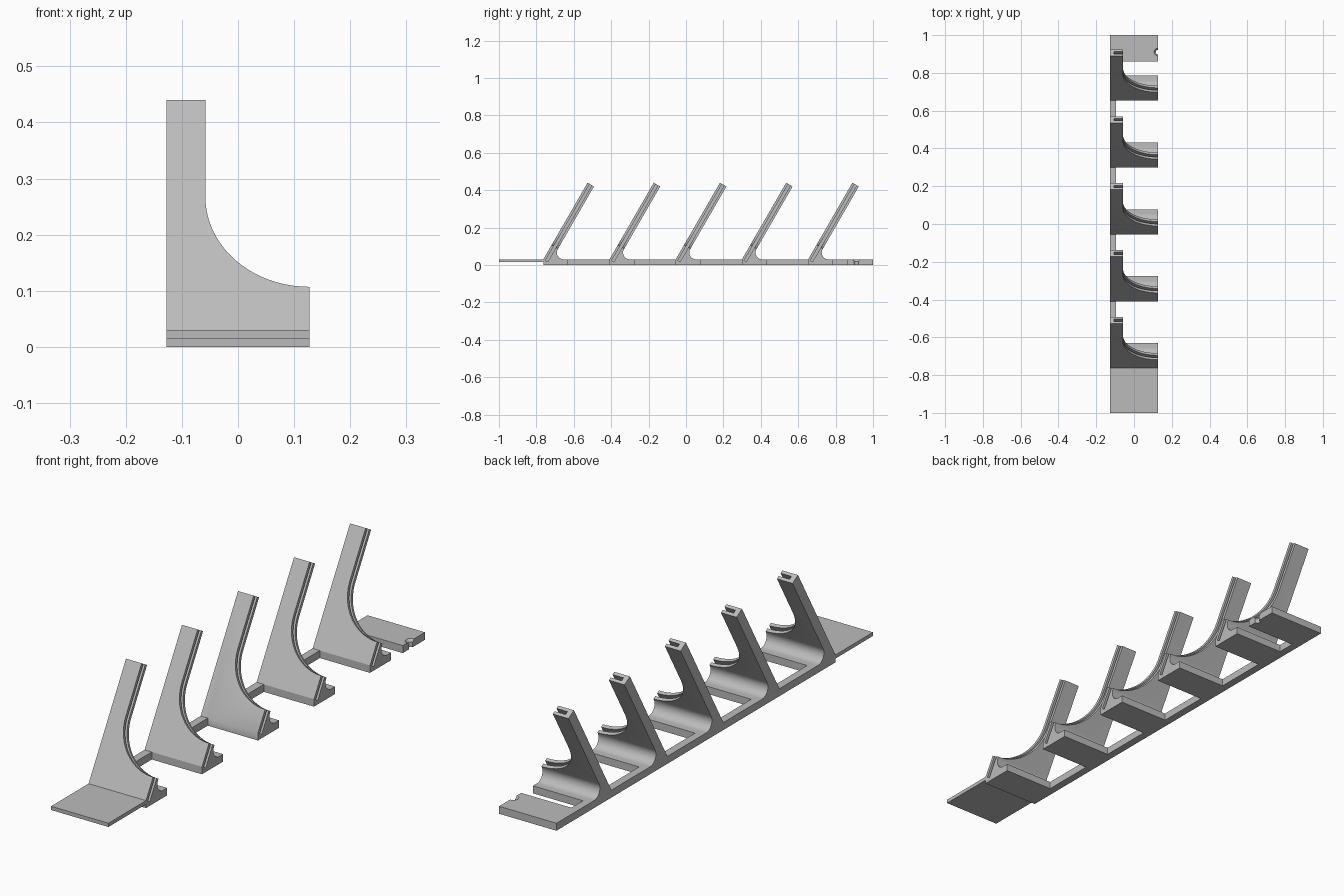
import bpy, bmesh, math
from mathutils import Vector, Matrix

cube = bpy.data.objects.get("Cube")
if cube:
    bpy.data.objects.remove(cube)

HALF = 0.127                 # half width of the rack
FLOOR = 0.03                 # thickness of the base strip
THICK = 0.04                 # thickness of a fin
LENGTH = 0.473               # length of a fin along its slope
FRONTS = [-0.763 + 0.354 * i for i in range(5)]
FOOT = 0.133                 # depth of the foot under a fin
UP = Vector((0, 0.5, math.sqrt(0.75)))      # along a fin
BACK = Vector((0, UP.z, -UP.y))             # through a fin

grey = bpy.data.materials.new("plain_grey")
grey.use_nodes = True
color = (0.5, 0.5, 0.5, 1)
grey.diffuse_color = color
grey.node_tree.nodes["Principled BSDF"].inputs["Base Color"].default_value = color


def make_object(name, bm):
    bmesh.ops.recalc_face_normals(bm, faces=bm.faces)
    mesh = bpy.data.meshes.new(name)
    bm.to_mesh(mesh)
    bm.free()
    obj = bpy.data.objects.new(name, mesh)
    bpy.context.collection.objects.link(obj)
    mesh.materials.append(grey)
    return obj


def prism(name, points, depth):
    """Extrude a flat outline along the depth vector."""
    bm = bmesh.new()
    face = bm.faces.new([bm.verts.new(p) for p in points])
    new = bmesh.ops.extrude_face_region(bm, geom=[face])["geom"]
    verts = [g for g in new if isinstance(g, bmesh.types.BMVert)]
    bmesh.ops.translate(bm, verts=verts, vec=depth)
    return make_object(name, bm)


def cone(name, low, high, z0, z1):
    bm = bmesh.new()
    place = Matrix.Translation((HALF, 0.91, (z0 + z1) / 2))
    bmesh.ops.create_cone(bm, cap_ends=True, segments=32, radius1=low,
                          radius2=high, depth=z1 - z0, matrix=place)
    return make_object(name, bm)


def cut(body, cutter):
    cutter.hide_render = True
    mod = body.modifiers.new("cut", "BOOLEAN")
    mod.operation = "DIFFERENCE"
    mod.solver = "EXACT"
    mod.object = cutter
    bpy.context.view_layer.objects.active = body
    bpy.ops.object.modifier_apply(modifier=mod.name)
    bpy.data.objects.remove(cutter)


# Side profile: thin front plate, leaning fins with rear fillets, base strip
def at(y, z):
    return Vector((-HALF, y, z))


fillet = 0.036
profile = [at(1, FLOOR), at(1, 0), at(FRONTS[0], 0),
           at(FRONTS[0], 0.015), at(-1, 0.015), at(-1, FLOOR)]
for y in FRONTS:
    root = at(y, FLOOR)
    tip = root + UP * LENGTH
    corner_y = y + THICK / UP.z
    center = at(corner_y + fillet * math.sqrt(3), FLOOR + fillet)
    profile += [root, tip, tip + BACK * THICK]
    for i in range(13):
        a = math.radians(150 + 10 * i)
        profile.append(center + Vector((0, math.cos(a), math.sin(a))) * fillet)
rack = prism("fin_rack", profile, Vector((2 * HALF, 0, 0)))

# Openings between the feet, leaving a rail along the right side
ends = FRONTS[1:] + [0.86]
for y, end in zip(FRONTS, ends):
    start = y + FOOT
    outline = [Vector((x, yy, -0.05)) for x, yy in
               ((-0.095, start), (0.2, start), (0.2, end), (-0.095, end))]
    cut(rack, prism("opening_cutter", outline, Vector((0, 0, 0.1))))

# Curved scoop and narrow panel slot in every fin
radius, lip = 0.185, 0.089
for y in FRONTS:
    root = Vector((0, y, FLOOR))

    def on_fin(x, s, n):
        return root + Vector((x, 0, 0)) + UP * s + BACK * n

    scoop = [(0.2, lip)]
    for i in range(25):
        a = math.radians(270 - 90 * i / 24)
        scoop.append((HALF + radius * math.cos(a),
                      lip + radius + radius * math.sin(a)))
    scoop += [(HALF - radius, 0.6), (0.2, 0.6)]
    cut(rack, prism("scoop_cutter", [on_fin(x, s, -0.02) for x, s in scoop],
                    BACK * 0.08))

    slot = [(-0.106, 0), (0.2, 0), (0.2, 0.6), (-0.106, 0.6)]
    cut(rack, prism("slot_cutter", [on_fin(x, s, 0.013) for x, s in slot],
                    BACK * 0.014))

# Countersunk half hole in the rear slab
cut(rack, cone("hole_cutter", 0.012, 0.012, -0.02, 0.05))
cut(rack, cone("countersink_cutter", 0.011, 0.021, 0.018, 0.031))

bpy.ops.object.select_all(action="DESELECT")
rack.select_set(True)
bpy.context.view_layer.objects.active = rack
bpy.ops.object.shade_smooth_by_angle()
